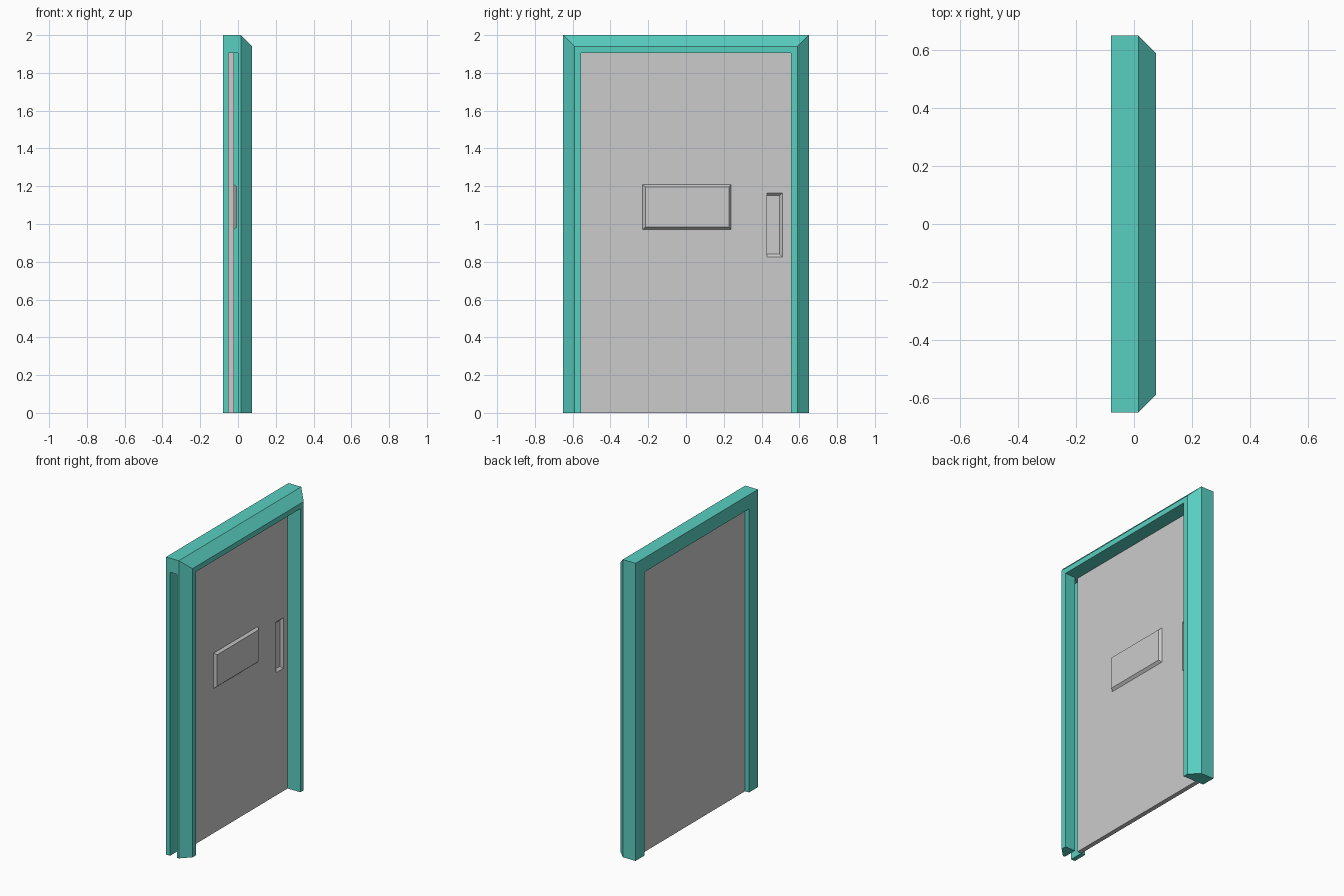
import bpy, bmesh

if "Cube" in bpy.data.objects:
    bpy.data.objects.remove(bpy.data.objects["Cube"])


def make_object(name, rings, closed_caps=True):
    """Skin a list of equal-length closed rings into a solid."""
    bm = bmesh.new()
    loops = [[bm.verts.new(p) for p in ring] for ring in rings]
    for a, b in zip(loops, loops[1:]):
        for i in range(len(a)):
            j = (i + 1) % len(a)
            bm.faces.new((a[i], a[j], b[j], b[i]))
    bm.faces.new(loops[0])
    bm.faces.new(loops[-1])
    bmesh.ops.recalc_face_normals(bm, faces=bm.faces)
    mesh = bpy.data.meshes.new(name)
    bm.to_mesh(mesh)
    bm.free()
    obj = bpy.data.objects.new(name, mesh)
    bpy.context.collection.objects.link(obj)
    return obj


def rect(x, y0, y1, z0, z1):
    return [(x, y0, z0), (x, y1, z0), (x, y1, z1), (x, y0, z1)]


def cut(obj, cutter):
    mod = obj.modifiers.new("cut", 'BOOLEAN')
    mod.operation = 'DIFFERENCE'
    mod.solver = 'EXACT'
    mod.object = cutter
    bpy.context.view_layer.objects.active = obj
    bpy.ops.object.modifier_apply(modifier=mod.name)
    bpy.data.objects.remove(cutter, do_unlink=True)


# Door frame: chamfered profile (x, inset) swept up, across and down with mitred corners
profile = [(-0.08, 0), (0.015, 0), (0.075, 0.06), (0.075, 0.095), (-0.08, 0.095)]
path = [(-1, 0), (-1, 1), (1, 1), (1, 0)]
frame = make_object("door_frame", [
    [(x, side * (0.65 - d), top * (2.0 - d)) for x, d in profile]
    for side, top in path])
teal = bpy.data.materials.new("teal")
teal.diffuse_color = (0.10, 0.62, 0.53, 1)
teal.use_nodes = True
teal.node_tree.nodes["Principled BSDF"].inputs["Base Color"].default_value = teal.diffuse_color
frame.data.materials.append(teal)

# Slot through one jamb for the sliding door
cut(frame, make_object("slot_cutter", [rect(-0.05, -0.7, -0.5, -0.1, 1.905),
                                       rect(0.0, -0.7, -0.5, -0.1, 1.905)]))

# Sliding door leaf
door = make_object("door_leaf", [rect(-0.05, -0.555, 0.555, 0, 1.905),
                                 rect(-0.02, -0.555, 0.555, 0, 1.905)])

# Recessed hand pull, sloped on three sides
cut(door, make_object("pull_cutter", [rect(-0.035, 0.43, 0.495, 0.84, 1.15),
                                      rect(-0.02, 0.43, 0.51, 0.825, 1.165),
                                      rect(0.0, 0.43, 0.51, 0.825, 1.165)]))

# Raised bevelled panel
make_object("raised_panel", [rect(-0.021, -0.23, 0.24, 0.97, 1.21),
                             rect(-0.004, -0.215, 0.227, 0.985, 1.197)])
